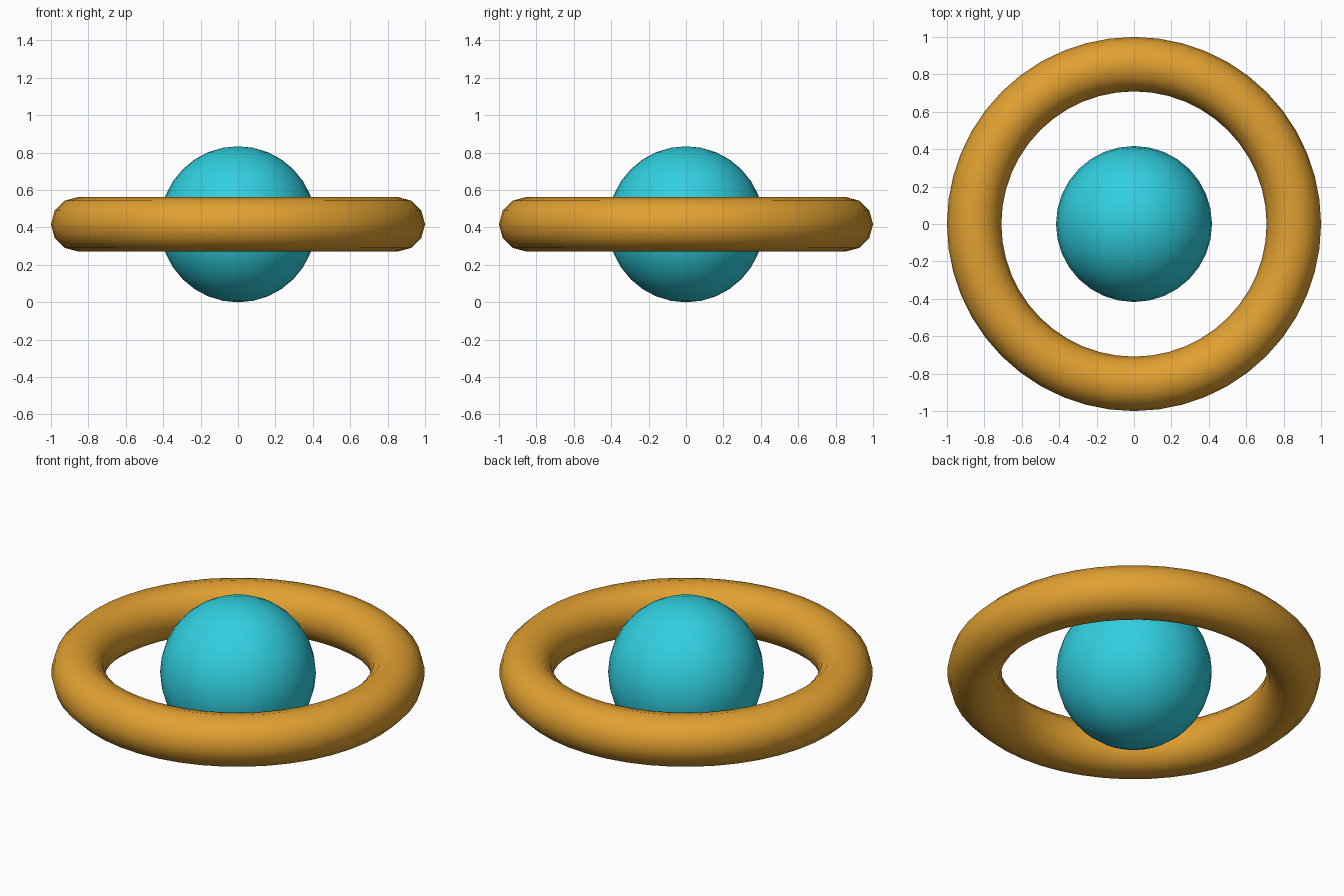
import bpy

cube = bpy.data.objects.get("Cube")
if cube:
    bpy.data.objects.remove(cube, do_unlink=True)


def make_material(name, colour):
    mat = bpy.data.materials.new(name)
    mat.use_nodes = True
    mat.diffuse_color = colour
    mat.node_tree.nodes["Principled BSDF"].inputs["Base Color"].default_value = colour
    return mat


def finish(name, mat):
    obj = bpy.context.object
    obj.name = obj.data.name = name
    obj.data.materials.append(mat)
    bpy.ops.object.shade_smooth()


radius = 0.417      # central sphere, resting on the ground
tube = 0.1455       # thickness of the ring

# Central sphere
bpy.ops.mesh.primitive_uv_sphere_add(segments=32, ring_count=16, radius=radius,
                                     location=(0, 0, radius))
finish("sphere", make_material("turquoise", (0.03, 0.62, 0.74, 1)))

# Ring floating around the sphere's equator
bpy.ops.mesh.primitive_torus_add(major_segments=48, minor_segments=12,
                                 major_radius=1 - tube, minor_radius=tube,
                                 location=(0, 0, radius))
finish("ring", make_material("amber", (0.75, 0.35, 0.03, 1)))
